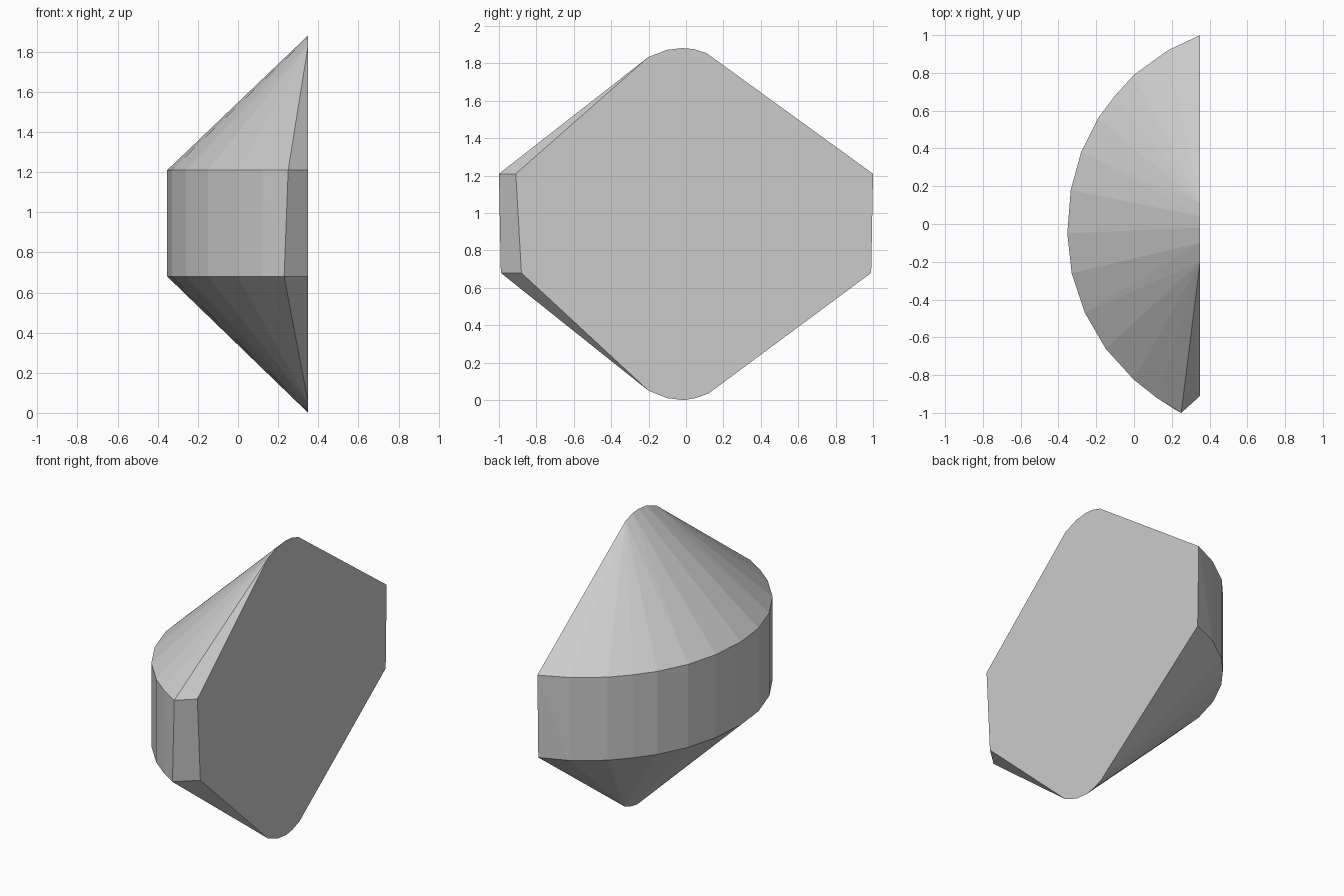
import bpy
import bmesh

old = bpy.data.objects.get("Cube")
if old:
    bpy.data.objects.remove(old, do_unlink=True)

CUT_X = 0.35               # flat cut face
RIM_TOP, RIM_LOW = 1.21, 0.68

# Curved rim outline (x, y) from the back corner round to the front
arc = [(0.35, 1.0), (0.18, 0.92), (0.0, 0.79), (-0.1, 0.68), (-0.19, 0.56),
       (-0.28, 0.38), (-0.335, 0.18), (-0.353, -0.05), (-0.33, -0.26),
       (-0.26, -0.47), (-0.15, -0.66), (0.0, -0.825), (0.12, -0.92)]
upper_rim = arc + [(0.25, -1.0), (CUT_X, -0.91)]
lower_rim = [(0.35, 0.99)] + arc[1:] + [(0.23, -0.99), (CUT_X, -0.88)]

# Rounded tips (y, z) lying on the cut face
top_tip = [(-0.2, 1.835), (-0.1, 1.873), (-0.02, 1.882), (0.04, 1.877), (0.11, 1.855)]
low_tip = [(-0.2, 0.05), (-0.1, 0.01), (-0.01, 0.0), (0.05, 0.01), (0.12, 0.035)]

points = [(x, y, RIM_TOP) for x, y in upper_rim]
points += [(x, y, RIM_LOW) for x, y in lower_rim]
points += [(CUT_X, y, z) for y, z in top_tip + low_tip]

# Faceted solid wrapped round the rims and tips
bm = bmesh.new()
for p in points:
    bm.verts.new(p)
hull = bmesh.ops.convex_hull(bm, input=bm.verts[:])
spare = {v for v in hull["geom_interior"] + hull["geom_unused"]
         if isinstance(v, bmesh.types.BMVert) and not v.link_faces}
bmesh.ops.delete(bm, geom=list(spare), context="VERTS")
bmesh.ops.dissolve_limit(bm, angle_limit=0.01, verts=bm.verts[:], edges=bm.edges[:])
bmesh.ops.recalc_face_normals(bm, faces=bm.faces[:])

mesh = bpy.data.meshes.new("half_gem")
bm.to_mesh(mesh)
bm.free()
gem = bpy.data.objects.new("half_gem", mesh)
bpy.context.collection.objects.link(gem)

# Plain grey
grey = bpy.data.materials.new("grey")
grey.use_nodes = True
colour = (0.6, 0.6, 0.6, 1.0)
grey.diffuse_color = colour
grey.node_tree.nodes["Principled BSDF"].inputs["Base Color"].default_value = colour
mesh.materials.append(grey)
